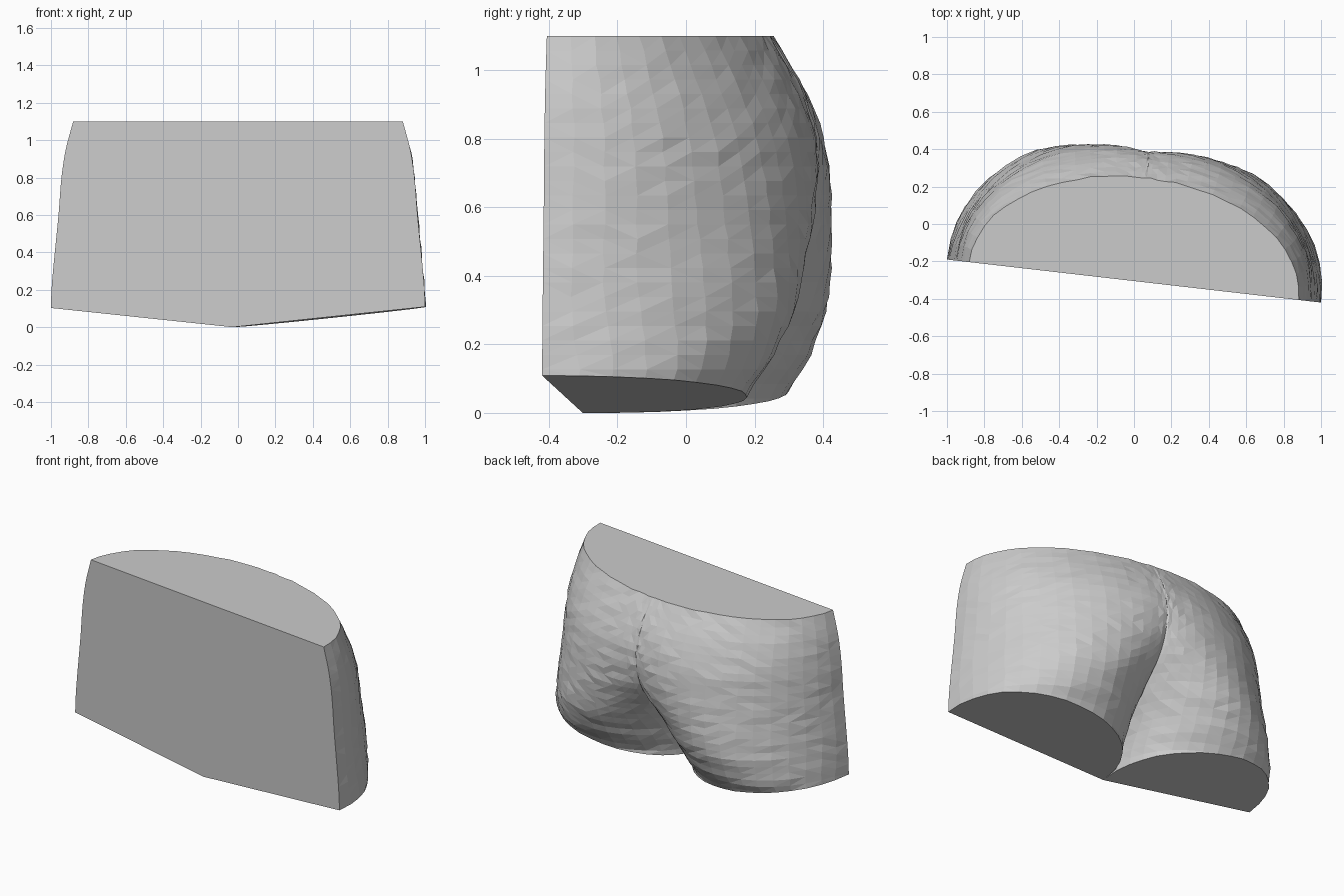
import bpy, bmesh, math, random
from mathutils import Matrix, Vector

cube = bpy.data.objects.get("Cube")
if cube:
    bpy.data.objects.remove(cube, do_unlink=True)
random.seed(4)

# Height profiles: (z, value)
WIDTH = [(0, 1.007), (0.11, 1.007), (0.25, 1.0), (0.6, 0.966), (0.8, 0.95), (0.95, 0.927), (1.1, 0.887)]
BODY = [(0, 0.58), (0.15, 0.67), (0.3, 0.73), (0.5, 0.75), (0.65, 0.74), (0.8, 0.71), (0.95, 0.645), (1.1, 0.555)]
LEG = [(0, 0.53), (0.06, 0.54), (0.12, 0.59), (0.2, 0.635), (0.35, 0.7), (0.55, 0.72)]
SPLIT = [(0, 0.96), (0.1, 0.9), (0.2, 0.75), (0.35, 0.45), (0.5, 0.2), (0.65, 0.08), (0.8, 0.03), (0.95, 0)]


def sample(keys, z):
    """Smooth interpolation through the profile keys."""
    if z <= keys[0][0]:
        return keys[0][1]
    if z >= keys[-1][0]:
        return keys[-1][1]
    i = max(k for k in range(len(keys) - 1) if keys[k][0] <= z)

    def slope(k):
        a, b = keys[max(k - 1, 0)], keys[min(k + 1, len(keys) - 1)]
        return (b[1] - a[1]) / (b[0] - a[0])

    (z0, v0), (z1, v1) = keys[i], keys[i + 1]
    h = z1 - z0
    t = (z - z0) / h
    s = t * t * (3 - 2 * t)
    return (v0 + (v1 - v0) * s + h * slope(i) * t * (1 - t) ** 2
            - h * slope(i + 1) * t * t * (1 - t))


HALF = 18      # columns per side
LEVELS = 26    # rows above the ground


def section(z):
    """Outline of one level: one broad body blending into two legs."""
    w, body, leg, split = (sample(k, z) for k in (WIDTH, BODY, LEG, SPLIT))
    points = []
    for j in range(-HALF, HALF + 1):
        phi = math.pi * abs(j) / HALF
        f = (1 - math.cos(phi)) / 2
        round_body = math.sqrt(max(0, 1 - f * f))
        round_leg = max(0, math.sin(phi)) ** (0.85 + 0.8 * (1 - split))
        d = (1 - split) * body * round_body + split * leg * round_leg
        x = math.copysign(w * f, j) - 0.03 * split * (1 - f * f)
        if 0 < abs(j) < HALF:
            d += random.uniform(-0.004, 0.004)
            x += random.uniform(-0.003, 0.003)
        else:
            d = d if j == 0 else 0
        points.append((x, d, z))
    return points


# Loft the torso block, with spare length below for the angled cuts
bm = bmesh.new()
heights = [-0.15, -0.06] + [1.1 * i / LEVELS for i in range(LEVELS + 1)]
rings = [[bm.verts.new(p) for p in section(z)] for z in heights]
n = len(rings[0])
for low, high in zip(rings, rings[1:]):
    for j in range(n):
        k = (j + 1) % n
        bm.faces.new((low[j], low[k], high[k], high[j]))
bm.faces.new(rings[0])
bm.faces.new(rings[-1])
bmesh.ops.recalc_face_normals(bm, faces=bm.faces)

# Cut both leg undersides, each rising outward from the middle
for side in (-1, 1):
    cut = bmesh.ops.bisect_plane(
        bm, geom=bm.verts[:] + bm.edges[:] + bm.faces[:],
        plane_co=Vector((-0.03, 0, 0)), plane_no=Vector((side * 0.105, 0, -1)).normalized(),
        clear_outer=True)
    rim = [e for e in cut["geom_cut"] if isinstance(e, bmesh.types.BMEdge)]
    bmesh.ops.holes_fill(bm, edges=[e for e in rim if e.is_boundary], sides=0)

# Turn the flat front slightly and centre the block
bm.transform(Matrix.Translation((0, -0.305, 0)) @ Matrix.Rotation(-math.atan(0.115), 4, "Z"))
bmesh.ops.recalc_face_normals(bm, faces=bm.faces)
bmesh.ops.triangulate(bm, faces=[f for f in bm.faces if len(f.verts) == 4])

mesh = bpy.data.meshes.new("hip_block")
bm.to_mesh(mesh)
bm.free()
torso = bpy.data.objects.new("hip_block", mesh)
bpy.context.collection.objects.link(torso)
